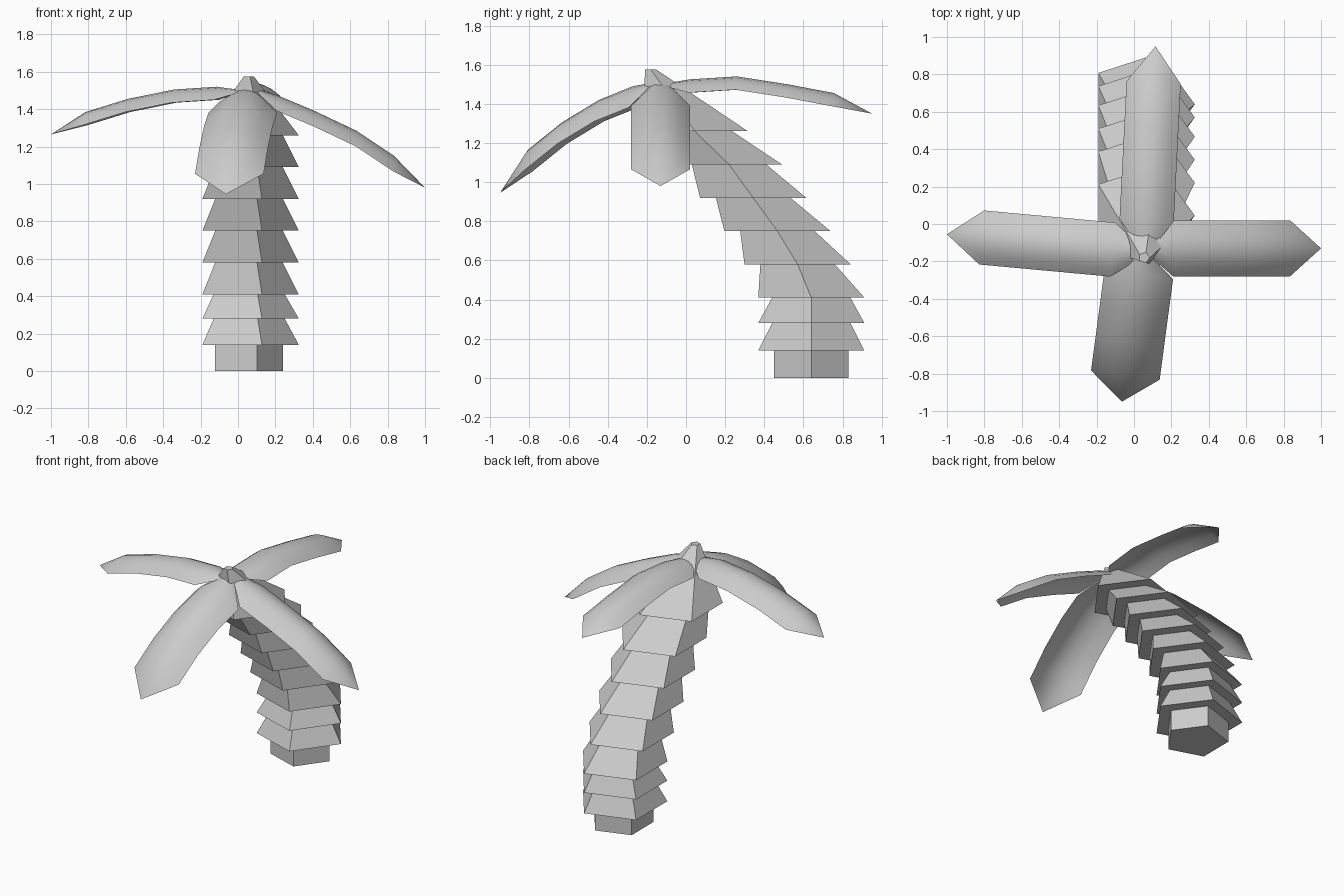
import bpy, bmesh, math
from mathutils import Vector

if "Cube" in bpy.data.objects:
    bpy.data.objects.remove(bpy.data.objects["Cube"])


def make_object(name, bm, smooth=False):
    mesh = bpy.data.meshes.new(name)
    bm.to_mesh(mesh)
    bm.free()
    for p in mesh.polygons:
        p.use_smooth = smooth
    ob = bpy.data.objects.new(name, mesh)
    bpy.context.collection.objects.link(ob)
    return ob


def trunk_segment(name, low, high):
    """Closed five-sided frustum; each end is (x, y, z, radius)."""
    bm = bmesh.new()
    rings = []
    for x, y, z, r in (low, high):
        rings.append([bm.verts.new((x + r * math.cos(i * math.tau / 5),
                                    y + r * math.sin(i * math.tau / 5), z))
                      for i in range(5)])
    a, b = rings
    bm.faces.new(a[::-1])
    bm.faces.new(b)
    for i in range(5):
        j = (i + 1) % 5
        bm.faces.new((a[i], a[j], b[j], b[i]))
    return make_object(name, bm)


def leaf(name, start, tip, half_width, drop, heights):
    """Arched sheet: heights are the ridge z at each station along the leaf."""
    stations = (0.0, 0.14, 0.36, 0.6, 0.82)
    widths = (0.25, 1, 1, 1, 1)
    s, e = Vector(start), Vector(tip)
    side = Vector((-(e - s).y, (e - s).x)).normalized()
    bm = bmesh.new()
    rows = []
    for t, w, z in zip(stations, widths, heights):
        row = []
        for k in range(-3, 4):
            u = k / 3 * w
            p = s.lerp(e, t) + side * half_width * u
            row.append(bm.verts.new((p.x, p.y, z - drop * u * u)))
        rows.append(row)
    for a, b in zip(rows, rows[1:]):
        for k in range(6):
            bm.faces.new((a[k + 1], a[k], b[k], b[k + 1]))
    # pointed end
    end = bm.verts.new((e.x, e.y, heights[-1 + len(heights)]))
    for k in range(6):
        bm.faces.new((rows[-1][k + 1], rows[-1][k], end))
    bmesh.ops.recalc_face_normals(bm, faces=bm.faces)
    if sum(f.normal.z for f in bm.faces) < 0:
        bmesh.ops.reverse_faces(bm, faces=bm.faces)
    return make_object(name, bm, True)


# trunk: straight foot, then flared rings leaning toward the front
CX = 0.04
trunk_segment("trunk_foot", (CX, 0.64, 0, 0.2), (CX, 0.64, 0.14, 0.2))
path = [(0.64, 0.14), (0.64, 0.28), (0.64, 0.41), (0.57, 0.58), (0.467, 0.75),
        (0.343, 0.92), (0.22, 1.09), (0.045, 1.26)]
for i, ((y0, z0), (y1, z1)) in enumerate(zip(path, path[1:])):
    trunk_segment(f"trunk_ring_{i + 1}", (CX, y0, z0, 0.285),
                  (CX, y1, z1, 0.21 if i < 2 else 0.2))

# pointed crown of the trunk
trunk_segment("trunk_crown", (CX, 0.045, 1.26, 0.285), (0.055, -0.18, 1.575, 0.03))

# four drooping leaves (last height is the tip)
leaf("left_leaf", (0.03, -0.15), (-1.0, -0.055), 0.145, 0.07,
     (1.50, 1.52, 1.505, 1.455, 1.385, 1.265))
leaf("right_leaf", (0.08, -0.13), (1.0, -0.13), 0.15, 0.085,
     (1.515, 1.475, 1.39, 1.285, 1.15, 0.98))
leaf("front_leaf", (0.04, -0.16), (-0.065, -0.95), 0.185, 0.11,
     (1.51, 1.49, 1.42, 1.305, 1.165, 0.945))
leaf("back_leaf", (0.06, -0.13), (0.115, 0.95), 0.145, 0.068,
     (1.50, 1.525, 1.54, 1.50, 1.455, 1.35))
